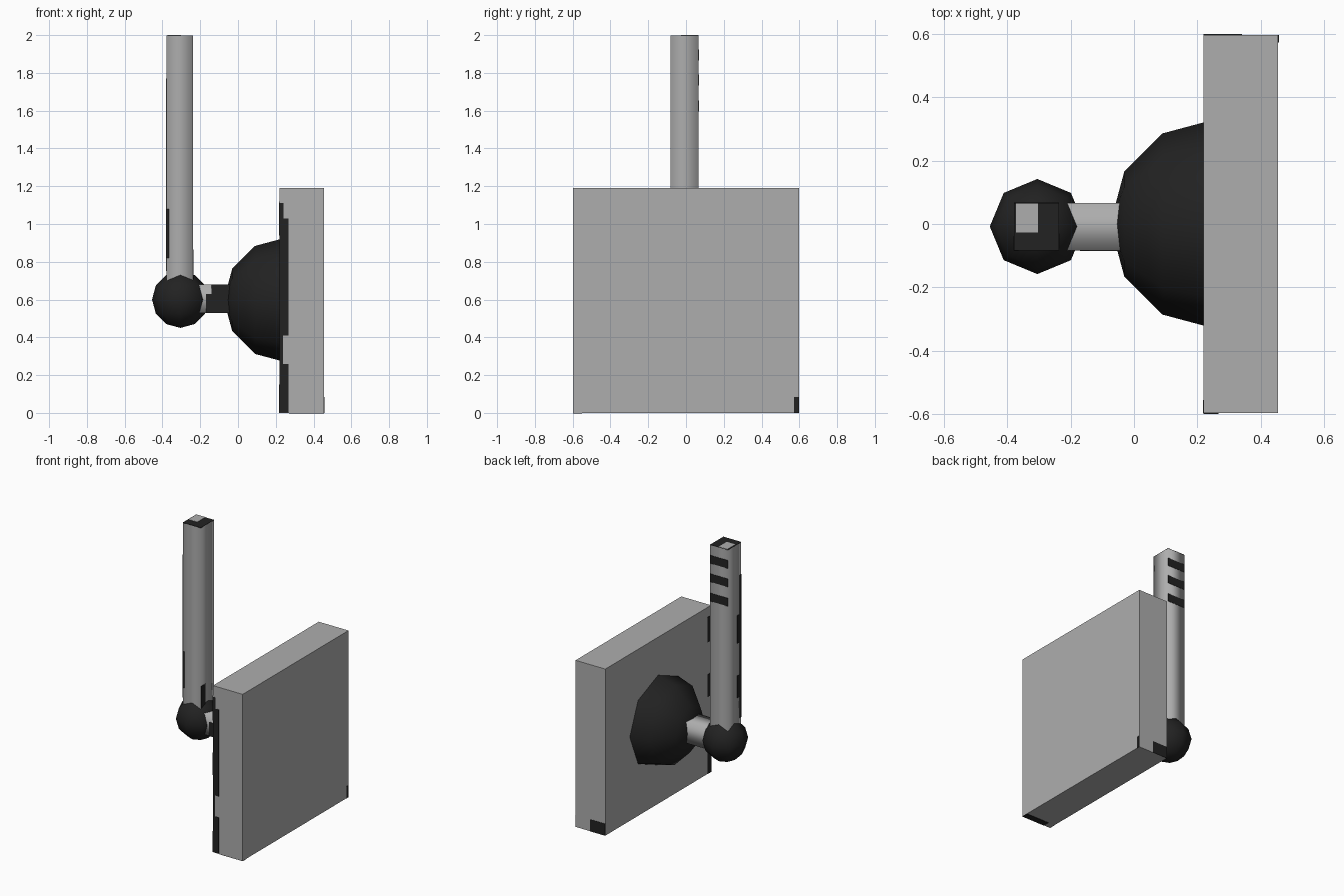
import bpy, bmesh, math
from mathutils import Matrix, Vector

if "Cube" in bpy.data.objects:
    bpy.data.objects.remove(bpy.data.objects["Cube"])


def material(name, v):
    m = bpy.data.materials.new(name)
    m.diffuse_color = (v, v, v, 1)
    m.use_nodes = True
    m.node_tree.nodes["Principled BSDF"].inputs["Base Color"].default_value = m.diffuse_color
    return m


GREY = material("light grey", 0.42)
BLACK = material("black", 0.016)


def finish(name, bm, mat):
    bmesh.ops.recalc_face_normals(bm, faces=bm.faces)
    me = bpy.data.meshes.new(name)
    bm.to_mesh(me)
    bm.free()
    me.materials.append(mat)
    ob = bpy.data.objects.new(name, me)
    bpy.context.collection.objects.link(ob)
    return ob


def box(name, x, y, z, mat, smooth_axis=None):
    """Box from ranges; sides around smooth_axis are shaded round."""
    bm = bmesh.new()
    bmesh.ops.create_cube(bm, size=1)
    for v in bm.verts:
        v.co = Vector([(r[0] + r[1]) / 2 + c * (r[1] - r[0])
                       for r, c in zip((x, y, z), v.co)])
    bm.normal_update()
    if smooth_axis is not None:
        for f in bm.faces:
            f.smooth = abs(f.normal[smooth_axis]) < 0.5
        for e in bm.edges:
            e.smooth = all(f.smooth for f in e.link_faces)
    return finish(name, bm, mat)


def ball(name, centre, r, half=False):
    """8 x 6 sphere; half gives a dome with its pole toward -x."""
    bm = bmesh.new()
    bmesh.ops.create_uvsphere(bm, u_segments=8, v_segments=6, radius=r)
    if half:
        low = [v for v in bm.verts if v.co.z < -0.01]
        bmesh.ops.delete(bm, geom=low, context='VERTS')
        bmesh.ops.rotate(bm, verts=bm.verts, cent=(0, 0, 0),
                         matrix=Matrix.Rotation(-math.pi / 2, 3, 'Y'))
    bmesh.ops.translate(bm, verts=bm.verts, vec=centre)
    for f in bm.faces:
        f.smooth = True
    return finish(name, bm, BLACK)


T = 0.002  # thickness of painted plates


def paint(name, axis, at, a, b, mat=BLACK):
    """Thin plate on the plane axis = at; a and b are the other two ranges."""
    r = [a, b]
    r.insert(axis, (at - T, at + T))
    box(name, *r, mat)


# Wall panel and dome
PX0, PX1 = 0.22, 0.455
box("wall_panel", (PX0, PX1), (-0.597, 0.597), (0, 1.19), GREY)
ball("wall_dome", (0.255, 0, 0.598), 0.33, half=True)

# Arm, ball joint and mast
box("arm", (-0.30, 0.05), (-0.083, 0.066), (0.53, 0.68), GREY, 0)
ball("ball_joint", (-0.305, -0.008, 0.60), 0.15)
MX, MY = (-0.378, -0.237), (-0.083, 0.066)
box("mast", MX, MY, (0.62, 1.997), GREY, 2)

# Dark front of the arm
paint("arm_dark_front", 1, MY[0], (-0.14, -0.03), (0.53, 0.68))
paint("arm_dark_front_low", 1, MY[0], (-0.17, -0.14), (0.53, 0.63))

# Mast top: dark with a light patch
paint("mast_dark_top", 2, 1.997, MX, MY)
paint("mast_light_patch", 2, 1.999, (-0.372, -0.303), (-0.027, 0.065), GREY)

# Three stripes on the back of the mast
for i, z in enumerate((1.895, 1.763, 1.625)):
    paint(f"mast_stripe_{i}", 1, MY[1], MX, (z - 0.029, z + 0.029))

# Dark wear on the mast edges
paint("mast_wear_front", 1, MY[0], (MX[0], -0.364), (0.82, 1.08))
paint("mast_wear_right", 0, MX[1], (-0.078, -0.03), (0.70, 0.865))
for i, (w, z0, z1) in enumerate(((0.02, 0.75, 1.77), (0.045, 1.29, 1.49),
                                 (0.045, 0.9, 1.06))):
    paint(f"mast_wear_left_{i}", 0, MX[0], (MY[0], MY[0] + w), (z0, z1))

# Dark strip along the front edge of the panel
for i, (x1, z0, z1) in enumerate(((0.267, 0, 0.26), (0.238, 0.26, 0.41),
                                  (0.267, 0.41, 1.03), (0.24, 1.03, 1.11))):
    paint(f"panel_front_strip_{i}", 1, -0.597, (PX0, x1), (max(z0, T), z1))

# Dark corners of the panel
for i, (z0, z1) in enumerate(((0.94, 1.12), (0.55, 0.71), (0.0, 0.15))):
    paint(f"panel_left_wear_{i}", 0, PX0, (-0.597, -0.555), (z0, z1))
paint("panel_back_corner", 1, 0.597, (PX0, 0.34), (0, 0.085))
paint("panel_right_corner", 0, PX1, (0.573, 0.597), (0, 0.085))
paint("panel_bottom_wear", 2, 0.0, (0.27, PX1), (-0.597, -0.55))
